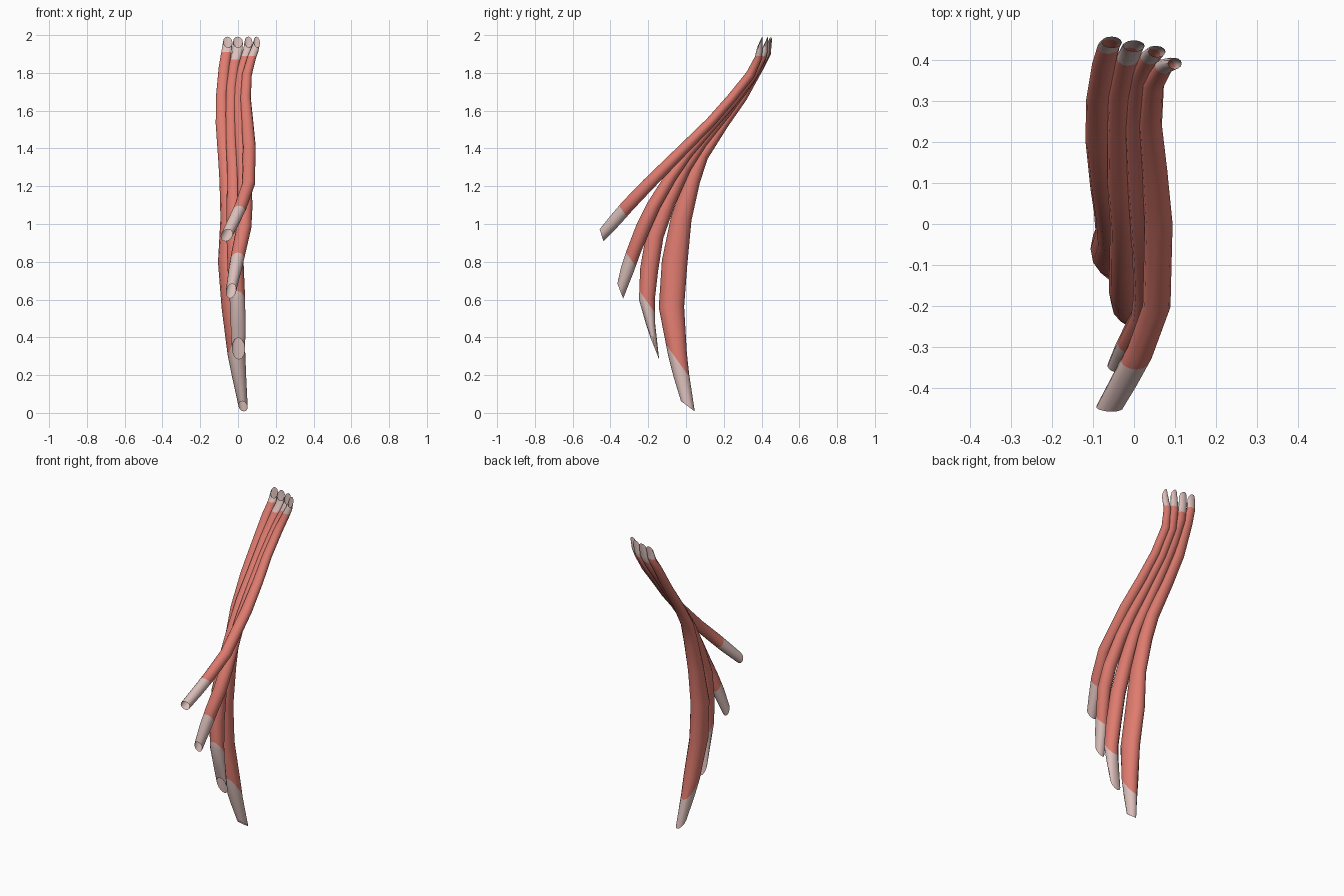
import bpy, bmesh, math
from mathutils import Vector

SIDES = 12


def material(name, col):
    m = bpy.data.materials.new(name)
    m.diffuse_color = (*col, 1)
    return m


MUSCLE = material("muscle red", (0.74, 0.20, 0.16))
TENDON = material("tendon pale", (0.72, 0.53, 0.50))
TOP_RIM = Vector((0, 0.42, 0.9))


def strap(name, path, cut, low, high):
    """Open tube along path (x, y, z, half width, half depth) with slanted ends;
    low = (y, z) of the slanted lower tendon border, high = z of the upper one."""
    bm = bmesh.new()
    pts = [Vector(p[:3]) for p in path]
    n = len(pts)
    rings = []
    for i, p in enumerate(pts):
        t = (pts[min(i + 1, n - 1)] - pts[max(i - 1, 0)]).normalized()
        u = Vector((1, 0, 0))
        u = (u - t * u.dot(t)).normalized()
        v = t.cross(u)
        ring = []
        for k in range(SIDES):
            a = 2 * math.pi * k / SIDES
            across = u * path[i][3] * math.cos(a)
            if i == n - 1:
                # upper opening: steep oval facing forward
                co = p + across + TOP_RIM * 0.032 * math.sin(a)
            else:
                co = p + across + v * path[i][4] * math.sin(a)
            if i == 0:
                # slide the lower end onto its cut plane
                co -= t * ((co - p).dot(cut) / t.dot(cut))
            ring.append(bm.verts.new(co))
        rings.append(ring)
    for i in range(n - 1):
        for k in range(SIDES):
            j = (k + 1) % SIDES
            bm.faces.new((rings[i][k], rings[i][j], rings[i + 1][j], rings[i + 1][k]))

    # cut the tendon borders into the surface, then colour by side
    lo_co, lo_no = Vector((0, *low)), Vector((0, 1.4, 1)).normalized()
    hi_co, hi_no = Vector((0, 0, high)), Vector((0, 0, 1))
    for co, no in ((lo_co, lo_no), (hi_co, hi_no)):
        bmesh.ops.bisect_plane(bm, geom=bm.verts[:] + bm.edges[:] + bm.faces[:],
                               dist=1e-5, plane_co=co, plane_no=no)
    for f in bm.faces:
        c = f.calc_center_median()
        f.material_index = int((c - lo_co).dot(lo_no) < 0 or c.z > high)
    me = bpy.data.meshes.new(name)
    bm.to_mesh(me)
    bm.free()
    me.materials.append(MUSCLE)
    me.materials.append(TENDON)
    ob = bpy.data.objects.new(name, me)
    bpy.context.collection.objects.link(ob)
    bpy.context.view_layer.objects.active = ob
    ob.select_set(True)
    bpy.ops.object.shade_smooth_by_angle(angle=math.radians(40))
    ob.select_set(False)


# shortest strap, reaching furthest forward
strap("first_strap", [
    (-.06, -.447, .94, .03, .029), (-.02, -.375, 1.02, .032, .034),
    (.015, -.31, 1.095, .033, .035), (.055, -.2, 1.21, .034, .034),
    (.06, 0, 1.41, .034, .029), (.05, .13, 1.54, .031, .026),
    (.04, .24, 1.665, .028, .025), (.047, .34, 1.79, .026, .024),
    (.072, .383, 1.88, .023, .019), (.088, .389, 1.92, .021, .016),
    (.1, .391, 1.963, .017, .014)], Vector((0, -.95, -.3)), (-.335, 1.07), 1.89)

# second strap
strap("second_strap", [
    (-.037, -.348, .645, .027, .027), (-.015, -.31, .76, .034, .036),
    (.005, -.275, .86, .037, .037), (.032, -.225, .985, .039, .039),
    (.038, -.17, 1.1, .039, .036), (.032, -.08, 1.25, .036, .031),
    (.022, .01, 1.375, .032, .027), (.012, .11, 1.49, .029, .025),
    (.004, .25, 1.65, .027, .024), (.012, .355, 1.785, .026, .022),
    (.038, .405, 1.88, .024, .019), (.05, .417, 1.92, .023, .017),
    (.056, .42, 1.963, .021, .015)], Vector((0, -.93, -.37)), (-.29, .81), 1.89)

# third strap, with a thin flat lower tendon
strap("third_strap", [
    (.003, -.165, .34, .035, .013), (.0, -.187, .47, .039, .024),
    (-.003, -.207, .6, .041, .042), (-.012, -.195, .76, .043, .048),
    (-.018, -.165, .94, .043, .047), (-.02, -.095, 1.12, .04, .041),
    (-.022, -.005, 1.3, .036, .033), (-.032, .085, 1.43, .032, .027),
    (-.035, .215, 1.59, .03, .024), (-.033, .315, 1.725, .029, .023),
    (-.02, .393, 1.84, .028, .022), (-.004, .428, 1.91, .027, .018),
    (0, .434, 1.963, .026, .015)], Vector((0, -.93, -.37)), (-.2, .58), 1.87)

# longest strap, reaching the base
strap("fourth_strap", [
    (.027, .01, .035, .024, .03), (.005, -.025, .2, .038, .042),
    (-.008, -.045, .31, .047, .05), (-.037, -.077, .56, .05, .067),
    (-.057, -.06, .8, .049, .068), (-.051, -.025, 1.03, .042, .055),
    (-.057, .033, 1.23, .041, .042), (-.067, .085, 1.36, .039, .033),
    (-.083, .2, 1.53, .035, .026), (-.085, .3, 1.67, .032, .024),
    (-.073, .39, 1.83, .029, .022), (-.062, .432, 1.905, .027, .018),
    (-.054, .443, 1.963, .025, .015)], Vector((0, -.6, -.8)), (-.04, .27), 1.91)
